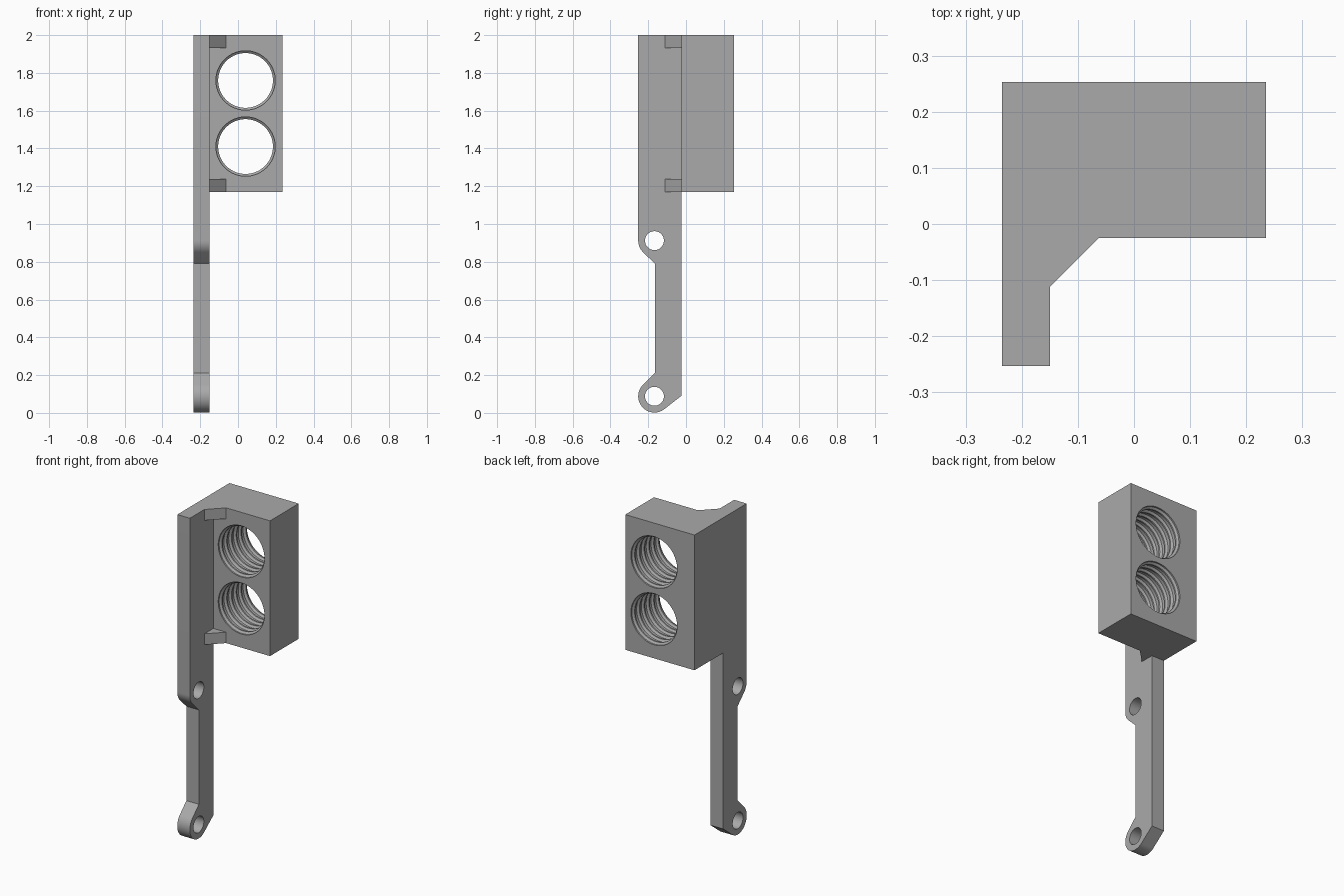
import bpy, bmesh
from math import sin, cos, pi, radians
from mathutils import Vector

cube = bpy.data.objects.get("Cube")
if cube:
    bpy.data.objects.remove(cube, do_unlink=True)

grey = bpy.data.materials.new("plain grey")
grey.use_nodes = True
grey.diffuse_color = (0.4, 0.4, 0.4, 1)
grey.node_tree.nodes["Principled BSDF"].inputs["Base Color"].default_value = (0.4, 0.4, 0.4, 1)

LEFT, RIGHT, INNER = -0.235, 0.235, -0.15    # x: outer sides, arm inner face
FRONT, FACE, BACK = -0.253, -0.025, 0.253    # y: arm front, block front, block back
BASE, TOP = 1.17, 2.0                        # z: block


def make_object(name, bm):
    bmesh.ops.recalc_face_normals(bm, faces=bm.faces)
    mesh = bpy.data.meshes.new(name)
    bm.to_mesh(mesh)
    bm.free()
    mesh.materials.append(grey)
    obj = bpy.data.objects.new(name, mesh)
    bpy.context.collection.objects.link(obj)
    return obj


def prism(name, points, offset):
    """Extrude a closed outline of 3D points along an offset."""
    bm = bmesh.new()
    face = bm.faces.new([bm.verts.new(p) for p in points])
    new = bmesh.ops.extrude_face_region(bm, geom=[face], use_keep_orig=True)["geom"]
    bmesh.ops.translate(bm, vec=Vector(offset),
                        verts=[v for v in new if isinstance(v, bmesh.types.BMVert)])
    return make_object(name, bm)


def arc(cy, cz, r, start, end, steps):
    angles = [radians(start + (end - start) * i / steps) for i in range(steps + 1)]
    return [(cy + r * cos(a), cz + r * sin(a)) for a in angles]


def lathe(name, profile, centre, axis, steps=72):
    """Closed solid turned around the x or y axis from (radius, position) pairs."""
    bm = bmesh.new()
    rings = []
    for r, t in profile:
        ring = []
        for i in range(steps):
            a, b = r * cos(2 * pi * i / steps), r * sin(2 * pi * i / steps)
            p = Vector((t, a, b)) if axis == "x" else Vector((a, t, b))
            ring.append(bm.verts.new(p + Vector(centre)))
        rings.append(ring)
    for lo, hi in zip(rings, rings[1:]):
        for i in range(steps):
            j = (i + 1) % steps
            bm.faces.new((lo[i], lo[j], hi[j], hi[i]))
    bm.faces.new(rings[0])
    bm.faces.new(rings[-1])
    return make_object(name, bm)


def cut(obj, cutters):
    bpy.context.view_layer.objects.active = obj
    for cutter in cutters:
        mod = obj.modifiers.new("hole", "BOOLEAN")
        mod.operation, mod.solver, mod.object = "DIFFERENCE", "EXACT", cutter
        bpy.ops.object.modifier_apply(modifier=mod.name)
        bpy.data.objects.remove(cutter, do_unlink=True)


# Block with two bores, each lined with ridges like a coarse thread
block = prism("block", [(LEFT, FACE, BASE), (RIGHT, FACE, BASE),
                        (RIGHT, BACK, BASE), (LEFT, BACK, BASE)], (0, 0, TOP - BASE))
WIDE, NARROW, RIDGES = 0.157, 0.145, 6
pitch = (BACK - FACE) / RIDGES
thread = [(WIDE, FACE - 0.02)]
for i in range(RIDGES):
    y = FACE + i * pitch
    thread += [(WIDE, y + pitch * 0.2), (NARROW, y + pitch * 0.4),
               (NARROW, y + pitch * 0.6), (WIDE, y + pitch * 0.8)]
thread.append((WIDE, BACK + 0.02))
cut(block, [lathe("bore_cutter", thread, (0.04, 0, z), "y") for z in (1.76, 1.41)])

# Long arm with a waist and rounded lugs around its two pin holes
LUG, PIN, PIN_Y, PINS = 0.086, 0.05, -0.167, (0.088, 0.912)
WAIST = -0.165
outline = [(FACE, TOP), (FRONT, TOP)]
outline += arc(PIN_Y, PINS[1], LUG, 180, 225, 10)
outline += [(WAIST, 0.79), (WAIST, 0.211)]
outline += arc(PIN_Y, PINS[0], LUG, 135, 307, 36)
outline.append((FACE, 0.09))
arm = prism("arm", [(LEFT, y, z) for y, z in outline], (INNER - LEFT, 0, 0))
cut(arm, [lathe("pin_cutter", [(PIN, LEFT - 0.02), (PIN, INNER + 0.02)],
                (0, PIN_Y, z), "x", 48) for z in PINS])

# Triangular gussets in the corner between arm and block
for name, z, height in (("upper_gusset", 1.933, 0.067), ("lower_gusset", BASE, 0.067)):
    prism(name, [(INNER, FACE, z), (INNER, FACE - 0.087, z), (INNER + 0.087, FACE, z)],
          (0, 0, height))

# Smooth the round walls, keep the edges sharp
for obj in (block, arm):
    bpy.ops.object.select_all(action="DESELECT")
    obj.select_set(True)
    bpy.context.view_layer.objects.active = obj
    bpy.ops.object.shade_smooth_by_angle(angle=radians(25))
